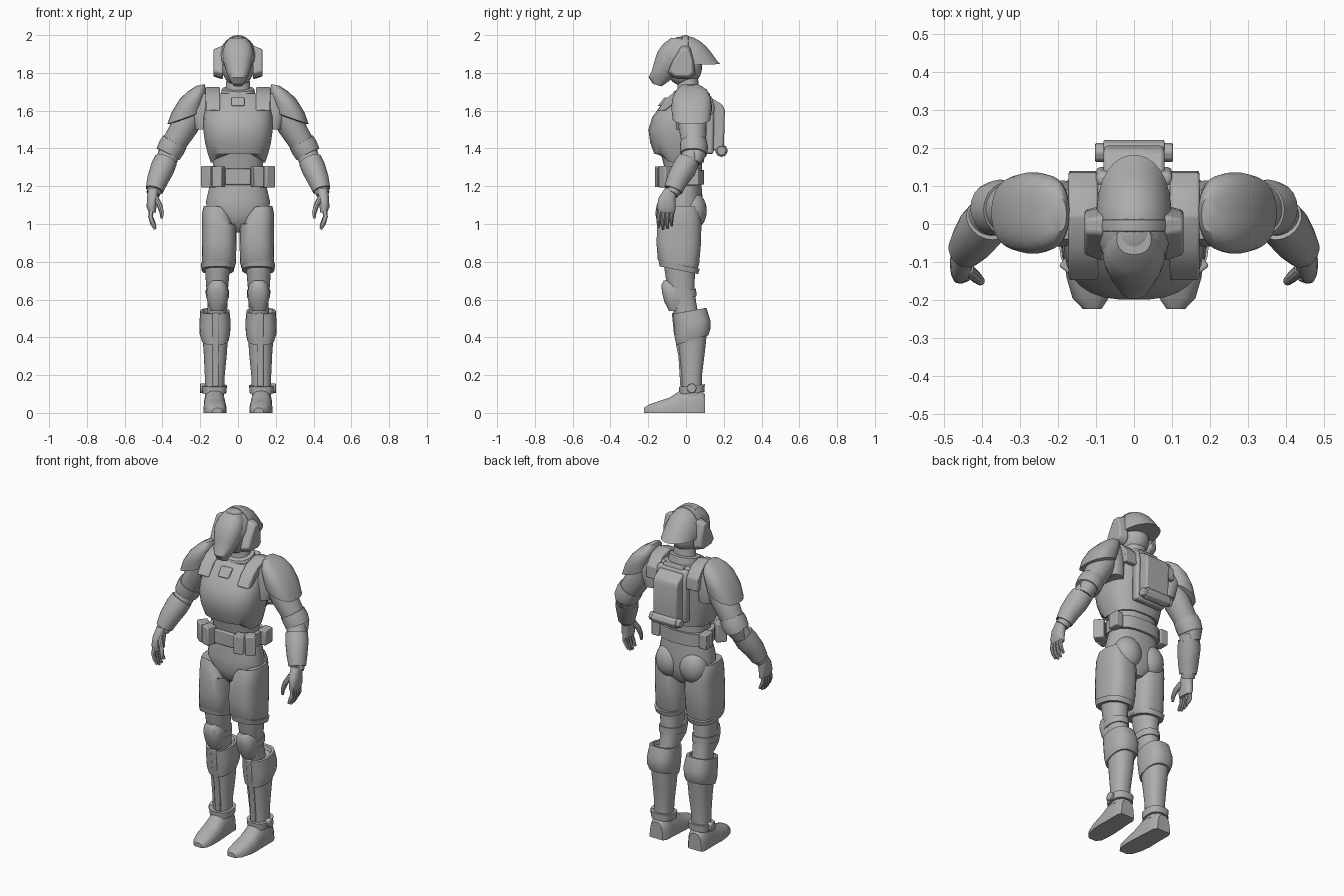
import bpy, bmesh, math
from mathutils import Vector, Matrix

GREY = bpy.data.materials.new("armour_grey")
GREY.diffuse_color = (0.42, 0.42, 0.42, 1)
N = 28


def finish(name, bm, mirror=False, bevel=0, angle=35):
    bmesh.ops.recalc_face_normals(bm, faces=bm.faces)
    me = bpy.data.meshes.new(name)
    bm.to_mesh(me)
    bm.free()
    ob = bpy.data.objects.new(name, me)
    bpy.context.collection.objects.link(ob)
    me.materials.append(GREY)
    bpy.ops.object.select_all(action='DESELECT')
    ob.select_set(True)
    bpy.context.view_layer.objects.active = ob
    bpy.ops.object.shade_smooth_by_angle(angle=math.radians(angle))
    if bevel:
        b = ob.modifiers.new("bevel", 'BEVEL')
        b.width, b.segments = bevel, 2
    if mirror:
        ob.modifiers.new("mirror", 'MIRROR').use_mirror_merge = False
    return ob


def skin(name, rings, mirror, angle=35):
    """Join rings of points into a closed skin."""
    bm = bmesh.new()
    vs = [[bm.verts.new(p) for p in r] for r in rings]
    for a, b in zip(vs, vs[1:]):
        for i in range(len(a)):
            j = (i + 1) % len(a)
            bm.faces.new((a[i], a[j], b[j], b[i]))
    bm.faces.new(vs[0])
    bm.faces.new(vs[-1])
    return finish(name, bm, mirror, angle=angle)


def loft(name, rings, power=2.4, mirror=False, axis='z', bend=None):
    """Rings are (a0, a1, b0, b1, height, slope) along z, or along y."""
    out = []
    for r in rings:
        a0, a1, b0, b1, h = r[:5]
        slope = r[5] if len(r) > 5 else 0
        pts = []
        for i in range(N):
            t = 2 * math.pi * (i + .5) / N
            c, s = math.cos(t), math.sin(t)
            a = (a0 + a1) / 2 + (a1 - a0) / 2 * math.copysign(abs(c) ** (2 / power), c)
            b = (b0 + b1) / 2 + (b1 - b0) / 2 * math.copysign(abs(s) ** (2 / power), s)
            d = h + slope * (b - (b0 + b1) / 2)
            p = Vector((a, b, d)) if axis == 'z' else Vector((a, d, b))
            pts.append(bend(p) if bend else p)
        out.append(pts)
    return skin(name, out, mirror)


def tube(name, path, mirror=True, n=20, power=2):
    """Path points are (x, y, z, radius toward y, radius across)."""
    P = [Vector(p[:3]) for p in path]
    out = []
    for k, p in enumerate(path):
        t = (P[min(k + 1, len(P) - 1)] - P[max(k - 1, 0)]).normalized()
        u = Vector((0, 1, 0))
        u = (u - t * u.dot(t)).normalized()
        v = t.cross(u)
        pts = []
        for i in range(n):
            w = 2 * math.pi * i / n
            c, s = math.cos(w), math.sin(w)
            pts.append(P[k] + u * p[3] * math.copysign(abs(c) ** (2 / power), c)
                       + v * p[4] * math.copysign(abs(s) ** (2 / power), s))
        out.append(pts)
    return skin(name, out, mirror)


def slab(name, yz, x0, x1, mirror=False, bevel=.006, taper=1):
    """Side profile extruded from x0 to x1."""
    c = [sum(q) / len(yz) for q in zip(*yz)]
    bm = bmesh.new()
    A = [bm.verts.new((x0, y, z)) for y, z in yz]
    B = [bm.verts.new((x1, c[0] + (y - c[0]) * taper, c[1] + (z - c[1]) * taper)) for y, z in yz]
    for i in range(len(A)):
        j = (i + 1) % len(A)
        bm.faces.new((A[i], A[j], B[j], B[i]))
    bm.faces.new(A)
    bm.faces.new(B)
    return finish(name, bm, mirror, bevel)


def box(name, loc, size, turn=0, mirror=False, tilt=0):
    bm = bmesh.new()
    m = (Matrix.Translation(loc) @ Matrix.Rotation(math.radians(turn), 4, 'Z')
         @ Matrix.Rotation(math.radians(tilt), 4, 'X') @ Matrix.Diagonal((*size, 1)))
    bmesh.ops.create_cube(bm, size=1, matrix=m)
    return finish(name, bm, mirror, .006)


def ball(name, loc, size, mirror=False):
    bm = bmesh.new()
    bmesh.ops.create_uvsphere(bm, u_segments=24, v_segments=14, radius=1,
                              matrix=Matrix.Translation(loc) @ Matrix.Diagonal((*size, 1)))
    return finish(name, bm, mirror)


def rod(name, loc, r, length, mirror=False, n=16):
    bm = bmesh.new()
    bmesh.ops.create_cone(bm, cap_ends=True, segments=n, radius1=r, radius2=r, depth=length,
                          matrix=Matrix.Translation(loc) @ Matrix.Rotation(math.pi / 2, 4, 'Y'))
    return finish(name, bm, mirror, .004)


# helmet: flared dome, long face visor, ear guards, crown band
loft("helmet_dome", [(-.098, .098, -.12, .182, 1.842, .03), (-.1, .1, -.145, .165, 1.865),
     (-.096, .096, -.142, .14, 1.9), (-.082, .082, -.122, .108, 1.94), (-.06, .06, -.09, .072, 1.97),
     (-.035, .035, -.055, .04, 1.987), (-.012, .012, -.02, .012, 1.994)], 2.1)
loft("face_visor", [(-.026, .026, -.175, -.13, 1.735, -.3), (-.045, .045, -.198, -.085, 1.768, -.15),
     (-.064, .064, -.182, -.04, 1.81), (-.078, .078, -.168, 0, 1.86), (-.082, .082, -.152, 0, 1.91),
     (-.07, .07, -.122, 0, 1.953), (-.045, .045, -.08, 0, 1.985)], 2.3)
slab("ear_guard", [(-.025, 1.945), (.02, 1.945), (.045, 1.87), (.05, 1.79), (.02, 1.765),
     (-.07, 1.77), (-.1, 1.8), (-.07, 1.87)], .08, .13, True, .008, .8)
tube("crown_band", [(.105 * math.cos(a), -.004, 1.83 + .163 * math.sin(a), .017, .007)
     for a in [math.pi * i / 16 for i in range(17)]], False, 8, 4)
ball("head", (0, -.01, 1.83), (.085, .095, .1))
loft("neck", [(-.085, .085, -.06, .09, 1.64), (-.066, .066, -.045, .07, 1.7), (-.06, .06, -.045, .062, 1.8)], 2)
loft("collar", [(-.1, .1, -.085, .1, 1.655, .12), (-.085, .085, -.066, .085, 1.715, .2),
     (-.068, .068, -.05, .07, 1.72, .2)], 2.2)


# torso: chest shell with arched lower edge, straps, back pack
def arch(p):
    if p.z < 1.36 and p.y < 0:
        p.z += .07 * max(0, 1 - (p.x / .14) ** 2)
    return p


loft("chest_armour", [(-.145, .145, -.145, .095, 1.325), (-.16, .16, -.168, .1, 1.37),
     (-.175, .175, -.19, .108, 1.43), (-.185, .185, -.2, .116, 1.5), (-.184, .184, -.18, .125, 1.565),
     (-.176, .176, -.14, .13, 1.62), (-.165, .165, -.1, .127, 1.665), (-.13, .13, -.07, .1, 1.69)], 2.6, bend=arch)
loft("abdomen", [(-.14, .14, -.105, .085, 1.22), (-.13, .13, -.115, .085, 1.3), (-.15, .15, -.145, .09, 1.42)])
slab("shoulder_strap", [(-.15, 1.6), (-.11, 1.66), (-.06, 1.7), (.02, 1.725), (.09, 1.705), (.135, 1.65),
     (.14, 1.58), (.11, 1.58), (.05, 1.66), (-.06, 1.64), (-.11, 1.6)], .095, .172, True)
slab("neck_buckle", [(-.15, 1.625), (-.115, 1.67), (-.09, 1.67), (-.12, 1.625)], -.035, .035)
box("back_collar", (0, .115, 1.66), (.13, .035, .07), tilt=15)
loft("shoulder_joint", [(.13, .23, -.05, .1, 1.5), (.13, .26, -.06, .115, 1.6), (.13, .22, -.04, .09, 1.69)], mirror=True)
slab("pack_base", [(.1, 1.37), (.145, 1.37), (.15, 1.62), (.135, 1.68), (.1, 1.68)], -.1, .1, bevel=.012)
slab("pack", [(.12, 1.39), (.2, 1.39), (.206, 1.6), (.195, 1.63), (.14, 1.665), (.12, 1.66)], -.08, .08, bevel=.016)
rod("pack_canister", (0, .188, 1.388), .034, .16, n=8)
rod("canister_cap", (.088, .188, 1.388), .026, .028, True, 8)

# belt and pouches
loft("belt", [(-.155, .155, -.122, .095, 1.21), (-.155, .155, -.122, .095, 1.285)], 2.6)
box("belt_buckle", (0, -.122, 1.25), (.135, .02, .085))
box("front_pouch", (.103, -.13, 1.25), (.056, .06, .11), 18, True)
box("side_pouch", (.156, -.105, 1.25), (.06, .06, .115), 38, True)
box("hip_pouch", (.158, .035, 1.25), (.05, .07, .09), 0, True)

# pelvis
loft("pelvis", [(-.03, .03, -.06, .05, .955), (-.1, .1, -.1, .08, .99), (-.165, .165, -.122, .09, 1.05),
     (-.17, .17, -.122, .09, 1.12), (-.145, .145, -.105, .08, 1.23)], 2.2)
ball("buttock", (.078, .035, 1.07), (.085, .075, .1), True)


# legs: thigh armour with slanted upper edge, knee pads, shin armour
def groin(p):
    if p.z > 1.02:
        p.z -= max(0, .095 - p.x) * 1.2
    return p


loft("thigh_armour", [(.02, .185, -.135, .055, .765, -.2), (.01, .192, -.15, .07, .8, -.12), (.008, .19, -.157, .08, .9),
     (.008, .19, -.152, .082, 1.0), (.015, .19, -.142, .075, 1.06), (.03, .182, -.128, .06, 1.095)],
     2.7, True, bend=groin)
loft("thigh_hem", [(.022, .192, -.14, .065, .755, -.2), (.018, .197, -.146, .073, .785, -.2)], 2.7, True)
loft("knee_joint", [(.06, .165, -.06, .07, .5), (.055, .162, -.075, .055, .58), (.052, .168, -.1, .045, .66),
     (.04, .178, -.12, .05, .8)], 2.2, True)
loft("knee_pad", [(.075, .145, -.09, -.01, .54), (.055, .162, -.114, .005, .585), (.05, .167, -.128, .0, .64),
     (.06, .158, -.13, -.01, .68), (.08, .14, -.118, -.03, .7)], 2.5, True)
loft("knee_strap", [(.048, .17, -.1, .056, .61, .1), (.046, .172, -.105, .054, .65, .1)], 2.3, True)
loft("shin", [(.075, .175, -.02, .085, .09), (.07, .176, -.024, .085, .2), (.058, .182, -.036, .1, .32),
     (.052, .19, -.05, .112, .43)], 2.3, True)
loft("calf_armour", [(.05, .192, -.052, .118, .385, .3), (.042, .203, -.058, .13, .42, .25), (.038, .205, -.062, .13, .47, .2),
     (.045, .2, -.07, .108, .54, .18), (.058, .186, -.056, .092, .54, .18), (.065, .18, -.05, .085, .52, .18)], 2.5, True)
slab("shin_ridge", [(-.075, .53), (-.064, .42), (-.04, .3), (-.03, .14), (.0, .14), (0, .53)], .1, .135, True)
loft("ankle_band", [(.062, .188, -.035, .098, .105, .1), (.058, .193, -.038, .1, .145, .1)], 2.6, True)
rod("ankle_disc", (.187, .03, .13), .025, .03, True)


# boots: flat soled half ellipses along y
def sole(p):
    p.z = max(p.z, 0)
    return p


loft("boot", [(.085, .135, -.026, .026, -.223), (.066, .162, -.045, .045, -.195), (.06, .178, -.064, .064, -.14),
     (.06, .184, -.082, .082, -.085), (.064, .182, -.12, .12, -.03), (.068, .182, -.135, .135, .03),
     (.07, .182, -.12, .12, .08), (.085, .172, -.1, .1, .1)], 2.7, True, 'y', sole)


# arms: shoulder cap, upper arm, elbow guard, bracer
def drop(p):
    p.z -= (p.x - .27) * (.35 if p.z < 1.63 else .2)
    return p


loft("shoulder_armour", [(.215, .36, -.055, .115, 1.56), (.192, .375, -.072, .13, 1.565), (.18, .352, -.078, .136, 1.62),
     (.17, .31, -.07, .13, 1.668), (.17, .268, -.05, .11, 1.7), (.178, .22, -.02, .07, 1.722)], 2.4, True, bend=drop)
tube("upper_arm", [(.22, .03, 1.62, .075, .065), (.28, .035, 1.52, .075, .072), (.33, .04, 1.44, .066, .066),
     (.37, .035, 1.36, .055, .056)])
tube("elbow_guard", [(.335, .04, 1.435, .07, .07), (.352, .042, 1.405, .075, .072), (.37, .04, 1.37, .07, .068)])
tube("elbow_cap", [(.355, .06, 1.41, .035, .04), (.375, .062, 1.37, .045, .05), (.392, .048, 1.325, .03, .035)])
tube("forearm", [(.36, .035, 1.38, .05, .055), (.4, 0, 1.29, .055, .058), (.45, -.075, 1.16, .035, .036)])
tube("bracer", [(.383, .012, 1.335, .06, .062), (.4, -.01, 1.295, .064, .064), (.425, -.045, 1.235, .058, .057),
     (.443, -.068, 1.18, .05, .047)])

# hands
loft("palm", [(.435, .472, -.148, -.058, 1.06), (.432, .484, -.155, -.055, 1.09), (.425, .482, -.145, -.055, 1.14),
     (.42, .475, -.112, -.042, 1.19)], 2.4, True)
for i, y in enumerate((-.14, -.117, -.094, -.072)):
    e = (.012, 0, .004, .018)[i]
    tube("finger_%d" % (i + 1), [(.458, y, 1.08, .013, .014), (.463, y - .004, 1.04, .012, .013),
         (.453, y - .006, 1.0 + e, .011, .012), (.438, y - .004, .972 + e, .007, .007)], n=10)
tube("thumb", [(.437, -.12, 1.14, .017, .017), (.415, -.14, 1.1, .015, .015), (.404, -.15, 1.06, .012, .012),
     (.404, -.152, 1.03, .007, .007)], n=10)
